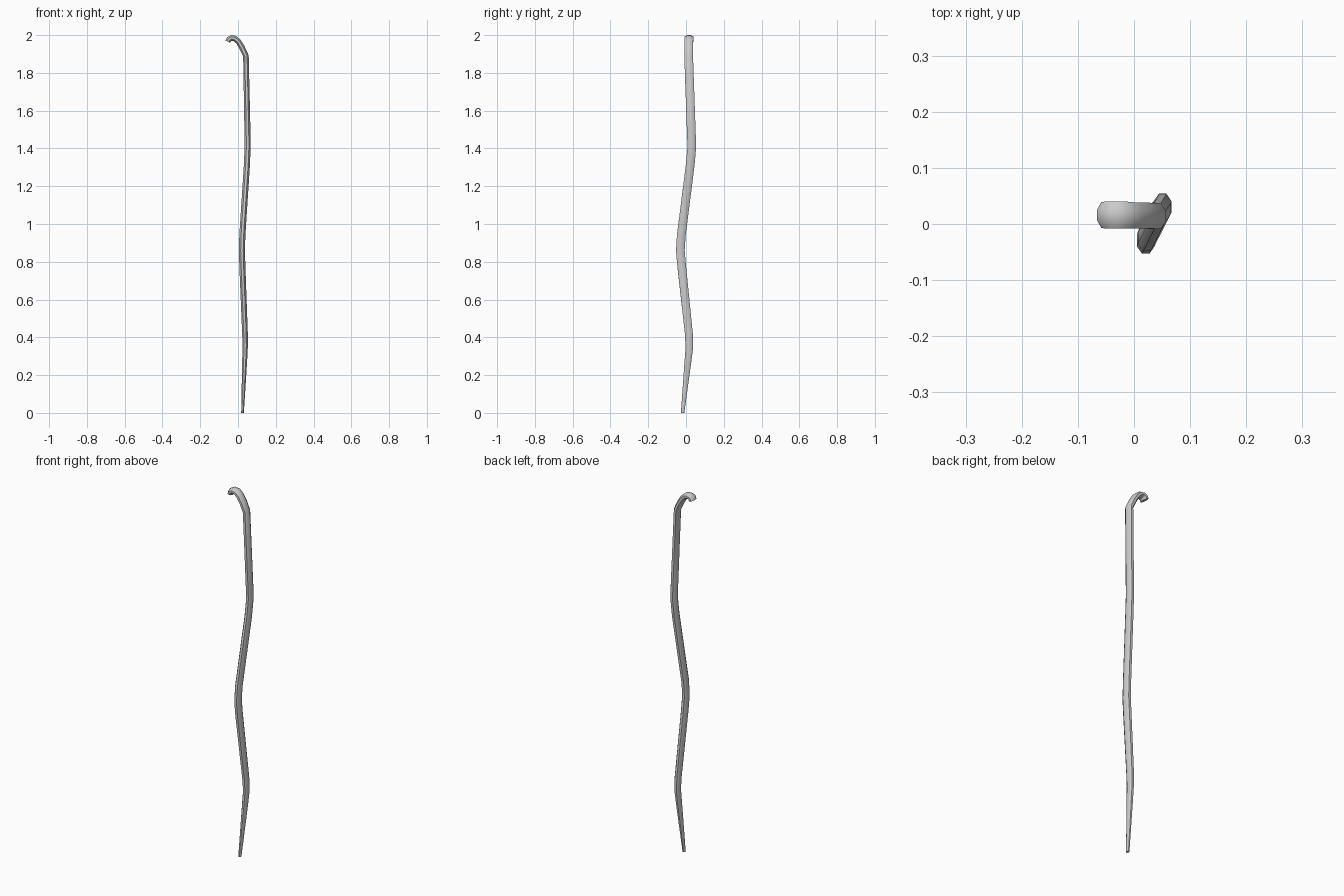
import bpy, bmesh, math
from mathutils import Vector

if "Cube" in bpy.data.objects:
    bpy.data.objects.remove(bpy.data.objects["Cube"])

SIDES = 8
# Centre line of the staff: x, y, z, half-thickness, half-width
path = [
    (0.024, -0.018, 0.000, 0.007, 0.009),
    (0.035, 0.010, 0.270, 0.013, 0.018),
    (0.038, 0.018, 0.350, 0.014, 0.020),
    (0.037, 0.015, 0.420, 0.015, 0.021),
    (0.023, -0.023, 0.780, 0.016, 0.023),
    (0.021, -0.030, 0.860, 0.016, 0.023),
    (0.023, -0.025, 0.940, 0.016, 0.023),
    (0.047, 0.022, 1.310, 0.016, 0.023),
    (0.051, 0.031, 1.410, 0.016, 0.023),
    (0.050, 0.028, 1.490, 0.016, 0.023),
    (0.042, 0.014, 1.890, 0.015, 0.023),
    (0.020, 0.015, 1.937, 0.015, 0.023),
    (0.002, 0.015, 1.966, 0.015, 0.023),
    (-0.017, 0.016, 1.982, 0.015, 0.024),
    (-0.034, 0.016, 1.985, 0.015, 0.024),
    (-0.047, 0.016, 1.979, 0.015, 0.024),
    (-0.053, 0.016, 1.965, 0.014, 0.023),
]

# Sweep an oval ring along the path, kept square to the bends
bm = bmesh.new()
pts = [Vector(p[:3]) for p in path]
rings = []
for i, p in enumerate(path):
    before = (pts[i] - pts[max(i - 1, 0)]).normalized()
    after = (pts[min(i + 1, len(pts) - 1)] - pts[i]).normalized()
    tangent = (before + after).normalized()
    if i == 0:
        tangent = Vector((0, 0, 1))
    thick = Vector((0, 1, 0)).cross(tangent).normalized()
    wide = tangent.cross(thick)
    ring = []
    for k in range(SIDES):
        a = math.tau * (k + 0.5) / SIDES
        s = 1 / math.cos(math.pi / SIDES)
        ring.append(bm.verts.new(pts[i] + thick * math.cos(a) * p[3] * s
                                 + wide * math.sin(a) * p[4] * s))
    rings.append(ring)
for a, b in zip(rings, rings[1:]):
    for k in range(SIDES):
        n = (k + 1) % SIDES
        bm.faces.new((a[k], a[n], b[n], b[k]))
bm.faces.new(rings[0][::-1])
bm.faces.new(rings[-1])
bmesh.ops.recalc_face_normals(bm, faces=bm.faces)

# Hooked walking staff
mesh = bpy.data.meshes.new("hooked_staff")
bm.to_mesh(mesh)
bm.free()
staff = bpy.data.objects.new("hooked_staff", mesh)
bpy.context.collection.objects.link(staff)
bpy.context.view_layer.objects.active = staff
staff.select_set(True)
bpy.ops.object.shade_smooth_by_angle(angle=math.radians(50))
